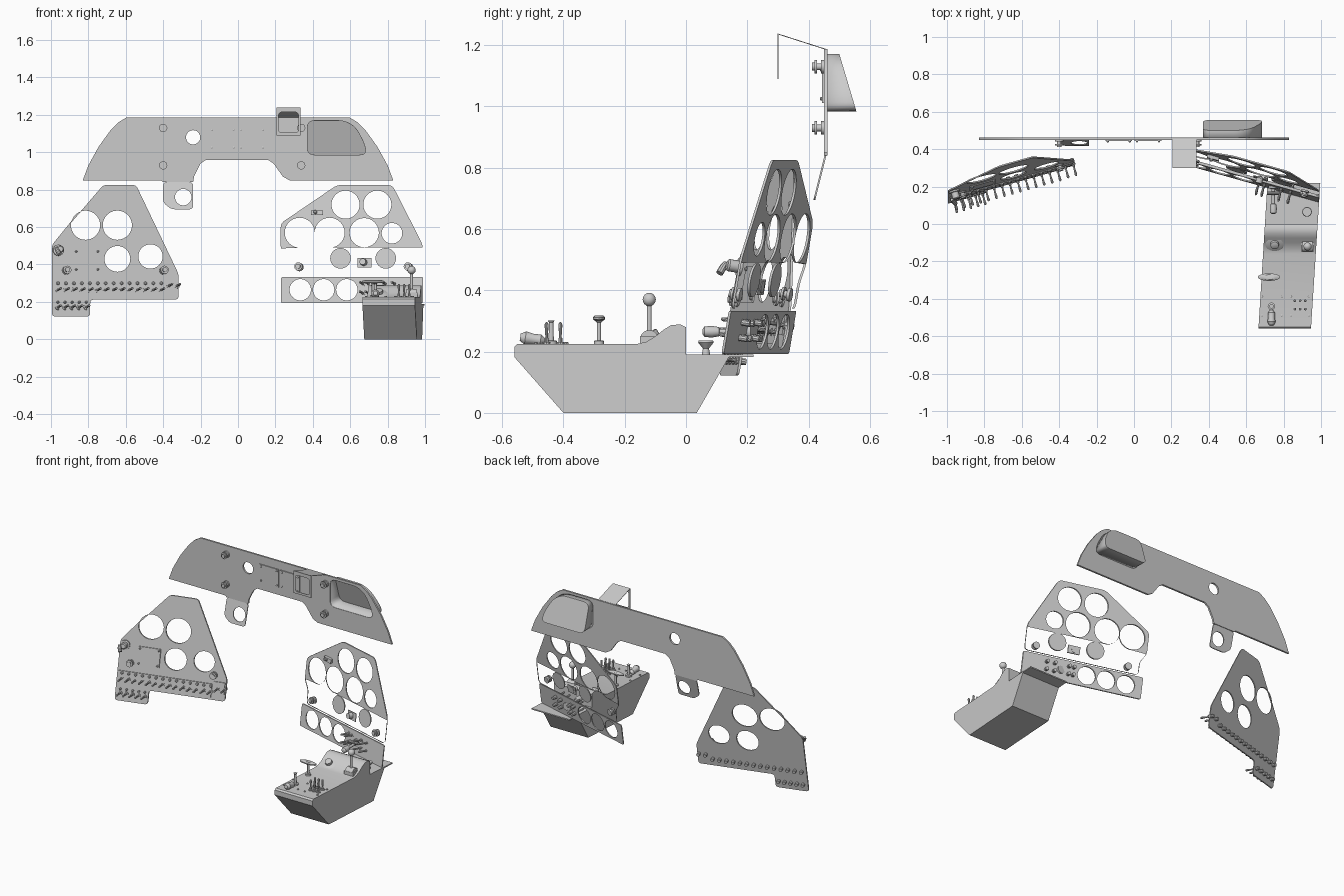
import bpy, bmesh, math
from mathutils import Vector

if "Cube" in bpy.data.objects:
    bpy.data.objects.remove(bpy.data.objects["Cube"])

def finish(bm, name):
    bmesh.ops.recalc_face_normals(bm, faces=bm.faces)
    me = bpy.data.meshes.new(name)
    bm.to_mesh(me)
    bm.free()
    ob = bpy.data.objects.new(name, me)
    bpy.context.collection.objects.link(ob)
    return ob

def circle(x, z, r, n=40):
    return [(x + r * math.cos(2 * math.pi * i / n), z + r * math.sin(2 * math.pi * i / n)) for i in range(n)]

def rect(x0, z0, x1, z1):
    return [(x0, z0), (x1, z0), (x1, z1), (x0, z1)]

def fillet(pts, r, n=5):
    out = []
    for i, p in enumerate(pts):
        p, a, b = Vector(p), Vector(pts[i - 1]), Vector(pts[(i + 1) % len(pts)])
        da, db = a - p, b - p
        s = p + da.normalized() * min(r, da.length * .45)
        e = p + db.normalized() * min(r, db.length * .45)
        out += [tuple(s * (1 - t) ** 2 + p * 2 * t * (1 - t) + e * t * t) for t in [k / n for k in range(n + 1)]]
    return out

# sheet with holes, drawn in xz and laid on the surface y = f(x, z)
def sheet(name, outline, holes, f, t=.008):
    cu = bpy.data.curves.new(name, 'CURVE')
    cu.dimensions, cu.fill_mode, cu.extrude = '2D', 'BOTH', t / 2
    for pts in [outline] + holes:
        sp = cu.splines.new('POLY')
        sp.points.add(len(pts) - 1)
        for q, p in zip(sp.points, pts):
            q.co = (p[0], p[1], 0, 1)
        sp.use_cyclic_u = True
    tmp = bpy.data.objects.new(name + "_tmp", cu)
    bpy.context.collection.objects.link(tmp)
    dg = bpy.context.evaluated_depsgraph_get()
    me = bpy.data.meshes.new_from_object(tmp.evaluated_get(dg))
    bm = bmesh.new()
    bm.from_mesh(me)
    bpy.data.objects.remove(tmp)
    bpy.data.curves.remove(cu)
    bmesh.ops.remove_doubles(bm, verts=bm.verts, dist=1e-5)
    for v in bm.verts:
        x, z, w = v.co
        v.co = (x, f(x, z) + w, z)
    return finish(bm, name)

# turned part: (radius, height) rings along direction d from point p
def lathe(bm, p, d, prof, n=14, sx=1):
    p, d = Vector(p), Vector(d).normalized()
    u = d.cross(Vector((0, 1, 0)) if abs(d.y) < .7 else Vector((0, 0, 1))).normalized()
    w = d.cross(u)
    rings = [[bm.verts.new(p + d * h + r * (u * sx * math.cos(2 * math.pi * i / n) + w * math.sin(2 * math.pi * i / n)))
              for i in range(n)] for r, h in prof]
    for a, b in zip(rings, rings[1:]):
        for i in range(n):
            bm.faces.new((a[i], a[(i + 1) % n], b[(i + 1) % n], b[i]))
    bm.faces.new(rings[0])
    bm.faces.new(rings[-1])

def ball(r, h, n=8):
    return [(max(r * math.sin(math.pi * i / n), .0005), h - r * math.cos(math.pi * i / n)) for i in range(n + 1)]

def box(bm, c, s):
    for v in bmesh.ops.create_cube(bm, size=1)['verts']:
        v.co = Vector(c) + Vector([a * b for a, b in zip(v.co, s)])

def turned(name, items):
    bm = bmesh.new()
    for it in items:
        lathe(bm, *it)
    return finish(bm, name)

side_y = lambda x, z: .37 - .28 * abs(x) + .17 * z
raised = lambda x, z: side_y(x, z) - .006
on = lambda x, z: (x, side_y(x, z), z)
NL, NR, FRONT, UP = (.28, -1, .17), (-.28, -1, .17), (0, -1, 0), (0, 0, 1)
SCREW = [(.022, 0), (.022, .01), (.011, .01), (.011, .022), (.022, .022), (.022, .03), (.013, .03), (.013, .038)]
RIVET = [(.006, 0), (.006, .006), (.003, .008)]
TOGGLE = [(.011, -.025), (.011, .004), (.014, .004), (.014, .01), (.007, .01), (.007, .022),
          (.004, .024), (.007, .065), (.005, .072), (.001, .074)]

# upper panel with recess opening
arc = [(.83, .85), (.80, .93), (.745, 1.03), (.68, 1.12), (.64, 1.16), (.595, 1.187)]
top = arc + [(-x, z) for x, z in reversed(arc)]
top += [(-.41, .85), (-.40, .84), (-.24, .84), (-.235, .87), (-.20, .94), (-.17, .96),
        (.16, .96), (.19, .94), (.24, .87), (.275, .85)]
recess = fillet([(.37, .985), (.685, .985), (.68, 1.04), (.63, 1.135), (.57, 1.17), (.37, 1.17)], .04)
sheet("upper_panel", top, [circle(-.24, 1.08, .038), recess], lambda x, z: .456, .012)
tab = fillet([(-.40, .84), (-.40, .73), (-.355, .695), (-.24, .695), (-.24, .84)], .02)
sheet("hanging_tab", tab, [circle(-.293, .76, .044)], lambda x, z: .455 - .25 * (.84 - z), .006)

# recess tub behind the upper panel
bm = bmesh.new()
a = [bm.verts.new((x, .452, z)) for x, z in recess]
b = [bm.verts.new((x, .555 - .3 * (z - .985), z)) for x, z in recess]
for i in range(len(a)):
    j = (i + 1) % len(a)
    bm.faces.new((a[i], a[j], b[j], b[i]))
bm.faces.new(b)
tub = finish(bm, "recess_tub")
m = tub.modifiers.new("wall", 'SOLIDIFY')
m.thickness, m.offset = .003, 0

# two square plates on the upper panel, and one on the left panel
for k, x0 in enumerate((-.153, .003)):
    sheet(f"upper_plate_{k}", rect(x0, 1.012, x0 + .143, 1.132), [], lambda x, z: .447, .006)
turned("plate_rivets", [((x, .445, z), FRONT, RIVET, 10) for x in (-.14, -.023, .016, .133) for z in (1.025, 1.12)])
sheet("left_plate", rect(-.88, .36, -.74, .48), [], raised, .006)
turned("left_plate_rivets", [(on(x, z), NL, [(.006, 0), (.006, .014), (.003, .017)], 10)
                             for x in (-.868, -.752) for z in (.372, .468)])

# bent sheet frame above the panel
sheet("visor_front", rect(.205, 1.09, .335, 1.237),
      [fillet(rect(.217, 1.105, .323, 1.215), .02)], lambda x, z: .30, .003)
bm = bmesh.new()
box(bm, (.27, 0, 0), (.13, 1, .003))
for v in bm.verts:
    t = v.co.y + .5
    v.co.y = .299 + .156 * t
    v.co.z += 1.237 - .05 * t
finish(bm, "visor_top")

turned("upper_screws", [((x, .45, z), FRONT, SCREW, 20) for x in (-.40, .338) for z in (.93, 1.13)])
turned("left_screws", [(on(x, .367), NL, SCREW, 20) for x in (-.92, -.40)])
turned("right_screws", [(on(x, .385), NR, SCREW, 20) for x in (.33, .915)])

# left panel, switch strip and toggles
left = fillet([(-.72, .825), (-.545, .825), (-.318, .35), (-.318, .212), (-.79, .212), (-.79, .122),
               (-.995, .122), (-.995, .505)], .02)
sheet("left_panel", left, [circle(-.815, .61, .078), circle(-.645, .61, .078),
                           circle(-.645, .43, .069), circle(-.468, .443, .065)], side_y)
sheet("switch_strip", rect(-.985, .225, -.405, .312), [], raised, .006)
sheet("switch_strip_end", rect(-.395, .255, -.325, .33), [], raised, .006)
turned("left_toggles", [(on(-.965 + .0425 * i, .262 if i < 14 else .285), NL, TOGGLE, 10) for i in range(16)]
       + [(on(-.965 + .038 * i, .17), NL, TOGGLE, 10) for i in range(5)])
turned("strip_lamps", [(on(-.965 + .0425 * i, .298), NL, [(.009, 0), (.009, .012), (.005, .016)], 8) for i in range(14)]
       + [(on(-.965 + .038 * i, .197), NL, [(.007, 0), (.007, .012), (.004, .015)], 8) for i in range(5)])
turned("left_knob", [(on(-.962, .475), NL, [(.03, 0), (.03, .012), (.02, .014), (.02, .045), (.014, .05)], 16),
                     ((-.975, .13, .49), (.3, -.3, -.5), [(.008, 0), (.012, .02), (.012, .045)], 10)])

# right panel: upper sheet and lower strip
right = fillet([(.53, .825), (.825, .825), (.988, .505), (.988, .34), (.265, .34), (.265, .425), (.228, .48),
                (.228, .62)], .025)
big = [(.575, .72, .075), (.745, .72, .075), (.33, .57, .08), (.49, .57, .08), (.675, .57, .078),
       (.823, .567, .055), (.548, .433, .055), (.79, .433, .055)]
sheet("right_panel", right, [circle(*c) for c in big], side_y)
sheet("right_lower_panel", fillet(rect(.23, .193, .99, .333), .01),
      [circle(x, .265, .057) for x in (.333, .458, .582)], raised)
sheet("right_latch", rect(.39, .665, .455, .69), [], lambda x, z: side_y(x, z) - .012, .02)
sheet("right_selector_plate", rect(.64, .385, .715, .435), [], raised, .006)
turned("right_panel_knobs", [(on(.42, .677), NR, [(.01, 0), (.01, .03), (.006, .034)], 10),
                             (on(.675, .41), NR, [(.02, 0), (.017, .035)], 16)])
turned("right_toggles", [(on(x, z), NR, TOGGLE, 10) for x in (.67, .70, .79, .84) for z in (.245, .295)])
turned("push_pull_handle", [((.745, .21, .265), FRONT, [(.025, 0), (.025, .02), (.009, .022), (.009, .1), (.015, .103),
                             (.019, .125), (.017, .15), (.008, .156)], 16),
                            ((.71, .165, .28), (1, 0, 0), [(.01, 0), (.01, .07)], 10)])

# side console, slightly skewed in plan
prof = [(-.56, .182), (-.40, 0), (.035, 0), (.14, .182), (.22, .182), (.22, .19), (0, .19), (0, .28), (-.02, .289),
        (-.05, .286), (-.075, .27), (-.10, .25), (-.13, .232), (-.16, .225), (-.55, .225), (-.56, .215)]
bm = bmesh.new()
l = [bm.verts.new((.70 + .062 * y, y, z)) for y, z in prof]
r = [bm.verts.new((.982 + .064 * y, y, z)) for y, z in prof]
for i in range(len(l)):
    j = (i + 1) % len(l)
    bm.faces.new((l[i], l[j], r[j], r[i]))
bm.faces.new(l)
bm.faces.new(r)
finish(bm, "side_console")

# console controls
turned("ball_lever", [((.928, -.12, .25), UP, [(.008, 0), (.008, .11)]), ((.928, -.12, .37), UP, ball(.022, 0)),
                      ((.90, -.12, .24), (1, 0, 0), [(.03, 0), (.03, .055)], 20)])
bm = bmesh.new()
box(bm, (.928, -.115, .225), (.065, .07, .05))
finish(bm, "ball_lever_base")
turned("t_handle", [((.722, -.284, .22), UP, [(.017, 0), (.017, .015), (.007, .017), (.007, .075), (.017, .085)]),
                    ((.722, -.284, .30), UP, [(.012, 0), (.02, .005), (.02, .012), (.013, .018)], 24, 3)])
turned("console_dial", [((.752, -.10, .235), (0, -.5, .9), [(.05, 0), (.05, .012), (.042, .016)], 24),
                        ((.752, -.10, .235), (0, -.5, .9), [(.024, 0), (.022, .032), (.016, .035)], 16)])
turned("mushroom_knob", [((.925, .065, .19), UP, [(.014, 0), (.01, .02), (.026, .04), (.024, .046)], 18)])
turned("rear_handle", [((.735, -.46, .235), (0, -1, .15), [(.008, 0), (.019, .015), (.018, .04), (.022, .065), (.012, .082)], 14),
                       ((.735, -.44, .22), UP, [(.02, 0), (.02, .015), (.009, .017), (.007, .075), (.012, .082)])])
turned("rear_toggles", [((.86 + .028 * i, -.455 + .045 * j, .222), UP, TOGGLE, 10) for i in range(3) for j in range(2)])
turned("console_rivets", [((x, y, .224), UP, RIVET, 8) for x in (.685, .79, .84, .935) for y in (-.49, -.39)])

# smooth shading with sharp edges kept
bpy.ops.object.select_all(action='SELECT')
bpy.context.view_layer.objects.active = tub
bpy.ops.object.shade_smooth_by_angle(angle=math.radians(30))
